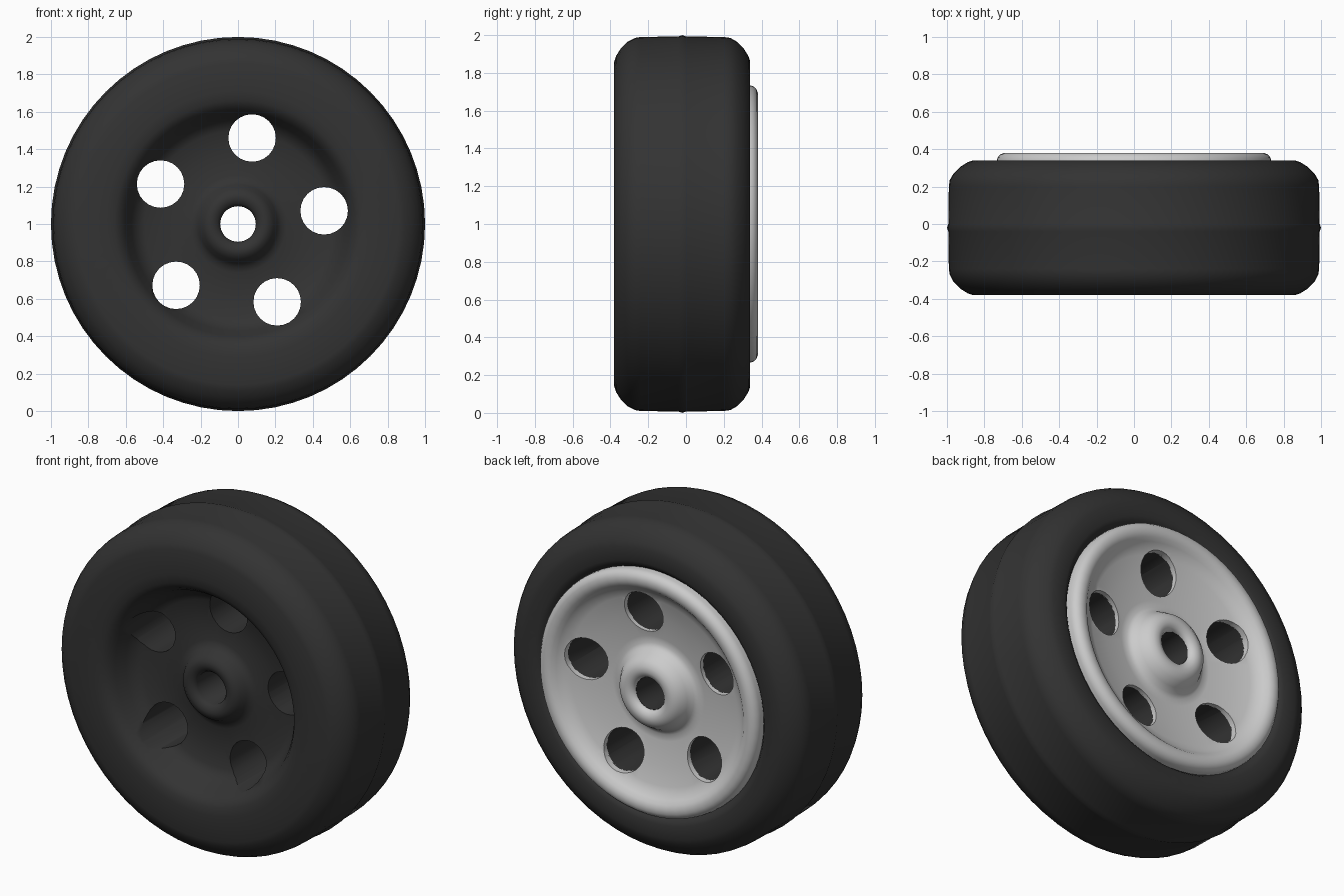
import bpy, bmesh
from math import cos, sin, pi, radians

if "Cube" in bpy.data.objects:
    bpy.data.objects.remove(bpy.data.objects["Cube"])

SEG = 64


def lathe(name, profile, color=None):
    """Spin a closed (radius, y) profile around the wheel axle."""
    bm = bmesh.new()
    rings = []
    for i in range(SEG):
        a = 2 * pi * i / SEG
        rings.append([bm.verts.new((r * cos(a), y, 1 + r * sin(a))) for r, y in profile])
    n = len(profile)
    for i in range(SEG):
        p, q = rings[i], rings[(i + 1) % SEG]
        for j in range(n):
            k = (j + 1) % n
            bm.faces.new((p[j], p[k], q[k], q[j]))
    bmesh.ops.recalc_face_normals(bm, faces=bm.faces)
    mesh = bpy.data.meshes.new(name)
    bm.to_mesh(mesh)
    bm.free()
    obj = bpy.data.objects.new(name, mesh)
    bpy.context.collection.objects.link(obj)
    if color:
        mat = bpy.data.materials.new(name + "_material")
        mat.diffuse_color = color
        mat.use_nodes = True
        mat.node_tree.nodes["Principled BSDF"].inputs["Base Color"].default_value = mat.diffuse_color
        mesh.materials.append(mat)
    return obj


# Tyre with the front dish and hub, filled to just below the rim
tyre = lathe("tyre", [
    (0.095, -0.25), (0.11, -0.27), (0.14, -0.28), (0.165, -0.275), (0.19, -0.255),
    (0.21, -0.22), (0.23, -0.2), (0.26, -0.19), (0.38, -0.19), (0.5, -0.2),
    (0.54, -0.22), (0.57, -0.26), (0.6, -0.32), (0.625, -0.355), (0.66, -0.375),
    (0.71, -0.38), (0.86, -0.38), (0.89, -0.37), (0.93, -0.345), (0.965, -0.31),
    (0.985, -0.27), (0.99, -0.24), (0.993, -0.04), (1.0, -0.02), (0.993, 0.0),
    (0.99, 0.2), (0.985, 0.235), (0.965, 0.27), (0.93, 0.305), (0.89, 0.33),
    (0.86, 0.34), (0.78, 0.34), (0.755, 0.33), (0.735, 0.305), (0.7, 0.3),
    (0.62, 0.3), (0.57, 0.285), (0.45, 0.265), (0.3, 0.24), (0.25, 0.245),
    (0.2, 0.3), (0.15, 0.34), (0.095, 0.34)], (0.033, 0.033, 0.033, 1))

# Pale rim set into the back of the tyre
rim = lathe("rim", [
    (0.096, 0.345), (0.11, 0.365), (0.14, 0.375), (0.17, 0.37), (0.2, 0.35),
    (0.225, 0.31), (0.245, 0.275), (0.27, 0.262), (0.31, 0.263), (0.45, 0.29),
    (0.56, 0.312), (0.6, 0.328), (0.625, 0.35), (0.645, 0.37), (0.67, 0.38),
    (0.695, 0.38), (0.715, 0.372), (0.73, 0.355), (0.735, 0.335), (0.735, 0.295),
    (0.7, 0.29), (0.62, 0.29), (0.57, 0.28), (0.45, 0.26), (0.3, 0.235),
    (0.25, 0.235), (0.2, 0.29), (0.15, 0.33), (0.096, 0.33)])

# Five round holes through the disc
cutters = []
for i in range(5):
    a = radians(8.7 + 72 * i)
    bpy.ops.mesh.primitive_cylinder_add(
        vertices=24, radius=0.127, depth=2, rotation=(pi / 2, 0, 0),
        location=(0.466 * cos(a), 0, 1 + 0.466 * sin(a)))
    cutter = bpy.context.object
    cutter.name = "hole_cutter"
    cutter.hide_render = True
    cutters.append(cutter)

for part in (tyre, rim):
    bpy.ops.object.select_all(action='DESELECT')
    part.select_set(True)
    bpy.context.view_layer.objects.active = part
    for cutter in cutters:
        mod = part.modifiers.new("hole", 'BOOLEAN')
        mod.operation = 'DIFFERENCE'
        mod.solver = 'EXACT'
        mod.object = cutter
        bpy.ops.object.modifier_apply(modifier=mod.name)
    bpy.ops.object.shade_smooth_by_angle(angle=radians(40))

for cutter in cutters:
    bpy.data.objects.remove(cutter)
